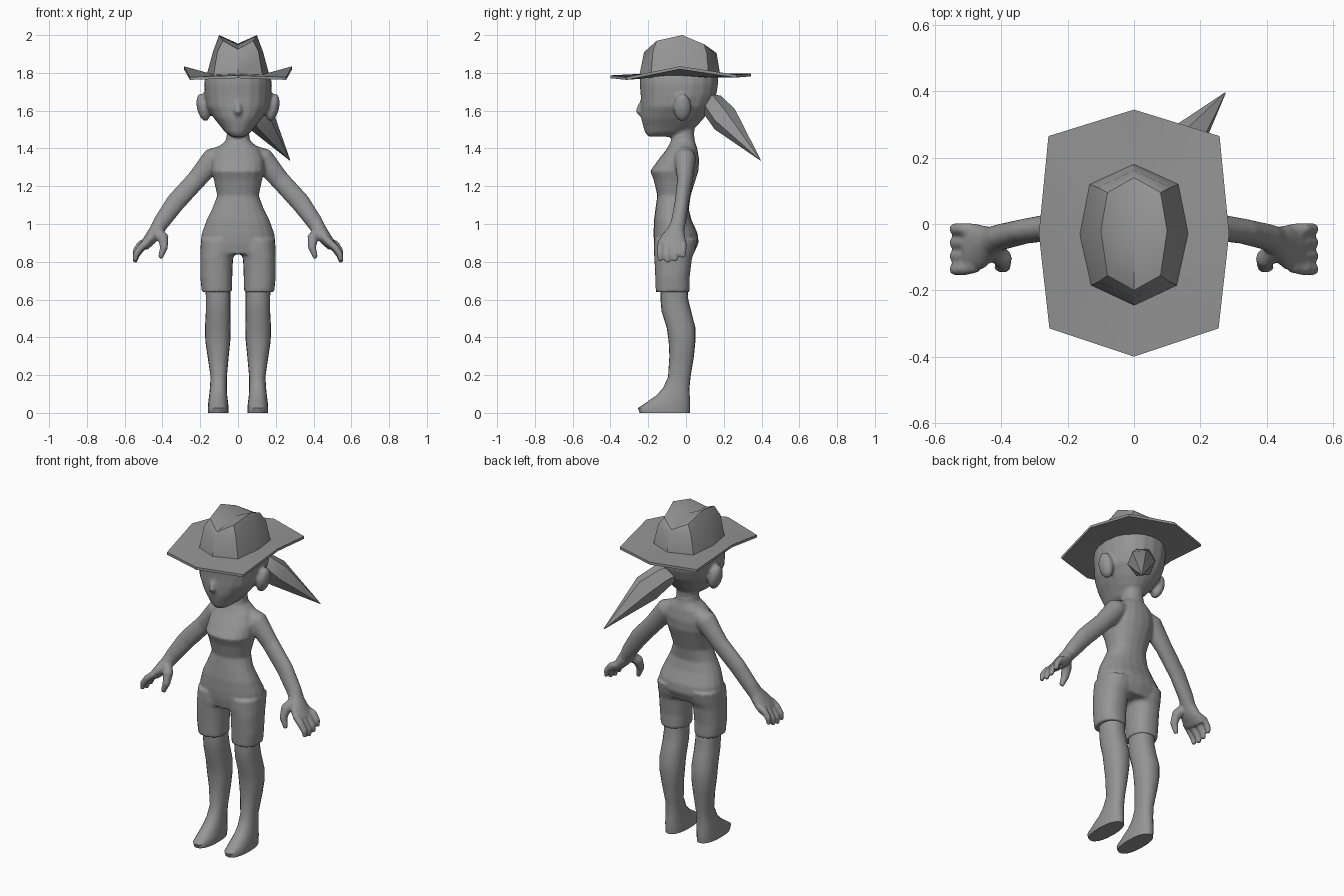
import bpy, bmesh, math
from mathutils import Vector, Matrix

if "Cube" in bpy.data.objects:
    bpy.data.objects.remove(bpy.data.objects["Cube"])

grey = bpy.data.materials.new("plain_grey")
grey.use_nodes = True
grey.diffuse_color = (0.3, 0.3, 0.3, 1)
grey.node_tree.nodes["Principled BSDF"].inputs["Base Color"].default_value = (0.3, 0.3, 0.3, 1)


def select(objs):
    bpy.ops.object.select_all(action="DESELECT")
    for o in objs:
        o.select_set(True)
    bpy.context.view_layer.objects.active = objs[0]


def finish(name, bm, angle=40):
    bmesh.ops.recalc_face_normals(bm, faces=bm.faces)
    mesh = bpy.data.meshes.new(name)
    bm.to_mesh(mesh)
    bm.free()
    mesh.materials.append(grey)
    obj = bpy.data.objects.new(name, mesh)
    bpy.context.collection.objects.link(obj)
    select([obj])
    bpy.ops.object.shade_smooth_by_angle(angle=math.radians(angle))
    return obj


def loft(name, rings, apex=None, angle=40):
    """Skin a stack of equal rings; close the ends, the last with an apex if given."""
    bm = bmesh.new()
    loops = [[bm.verts.new(p) for p in ring] for ring in rings]
    n = len(loops[0])
    for a, b in zip(loops, loops[1:]):
        for i in range(n):
            j = (i + 1) % n
            bm.faces.new((a[i], a[j], b[j], b[i]))
    bm.faces.new(loops[0])
    if apex:
        tip = bm.verts.new(apex)
        for i in range(n):
            bm.faces.new((loops[-1][i], loops[-1][(i + 1) % n], tip))
    else:
        bm.faces.new(loops[-1])
    return finish(name, bm, angle)


def section(z, cx, hw, front, back, n=20):
    """Level oval ring from its half width and its front and back depth."""
    cy, ry = (front + back) / 2, (back - front) / 2
    ring = []
    for i in range(n):
        c, s = math.cos(math.tau * i / n), math.sin(math.tau * i / n)
        ring.append((cx + hw * math.copysign(abs(c) ** 0.88, c),
                     cy + ry * math.copysign(abs(s) ** 0.88, s), z))
    return ring


def tube(name, path, side=1, n=14, angle=40):
    """Limb along (x, y, z, radius, depth radius) points."""
    pts = [Vector((p[0] * side, p[1], p[2])) for p in path]
    rings = []
    for k, p in enumerate(pts):
        t = (pts[min(k + 1, len(pts) - 1)] - pts[max(k - 1, 0)]).normalized()
        v = Vector((0, 1, 0))
        v = (v - t * v.dot(t)).normalized()
        u = t.cross(v)
        turn = [math.tau * i / n for i in range(n)]
        rings.append([p + u * math.cos(a) * path[k][3] + v * math.sin(a) * path[k][4] for a in turn])
    return loft(name, rings, angle=angle)


def ball(name, center, scale, tilt=0):
    bm = bmesh.new()
    m = (Matrix.Translation(center) @ Matrix.Rotation(tilt, 4, "Y")
         @ Matrix.Diagonal((*scale, 1)))
    bmesh.ops.create_uvsphere(bm, u_segments=16, v_segments=10, radius=1, matrix=m)
    return finish(name, bm)


def fuse(name, objs, voxel, rounds):
    """Blend overlapping parts into one continuous skin."""
    select(objs)
    bpy.ops.object.join()
    obj = objs[0]
    obj.name = name
    remesh = obj.modifiers.new("skin", "REMESH")
    remesh.mode = "VOXEL"
    remesh.voxel_size = voxel
    remesh.use_smooth_shade = True
    soft = obj.modifiers.new("soften", "SMOOTH")
    soft.factor, soft.iterations = 0.5, rounds
    return obj


# Torso, shorts, arms and hands
body = [loft("torso", [section(z, 0, w, f, b) for z, w, f, b in (
    (0.84, .18, -.16, .04), (0.90, .197, -.17, .067), (0.95, .192, -.172, .062),
    (1.02, .167, -.17, .03), (1.08, .137, -.162, .015), (1.15, .11, -.152, .025),
    (1.23, .127, -.17, .05), (1.28, .142, -.19, .066), (1.34, .14, -.147, .07),
    (1.40, .115, -.10, .06), (1.44, .065, -.08, .047), (1.50, .055, -.07, .04))])]

for s in (1, -1):
    body.append(loft("shorts_leg", [section(z, s * cx, w, f, b) for z, cx, w, f, b in (
        (0.64, .112, .08, -.16, .02), (0.72, .115, .085, -.163, .02),
        (0.82, .113, .087, -.168, .032), (0.86, .102, .097, -.17, .048),
        (0.92, .10, .097, -.168, .06))]))
    body.append(tube("arm", [
        (.06, -.01, 1.38, .045, .05), (.13, -.005, 1.345, .062, .058),
        (.22, -.005, 1.235, .052, .042), (.33, -.022, 1.115, .052, .038),
        (.405, -.04, 1.01, .044, .04), (.43, -.052, .97, .038, .045),
        (.465, -.068, .92, .034, .07), (.50, -.075, .88, .026, .072)], s))
    for y, drop in ((-.137, 0), (-.097, -.008), (-.056, 0), (-.015, .02)):
        body.append(tube("finger", [
            (.475, y * .9 - .005, .91, .02, .02), (.515, y, .875 + drop, .02, .019),
            (.54, y, .84 + drop, .018, .018), (.546, y, .803 + drop, .012, .012)], s, 10))
    body.append(tube("thumb", [
        (.43, -.07, .965, .032, .03), (.395, -.105, .925, .03, .03),
        (.392, -.125, .875, .022, .023), (.412, -.13, .818, .013, .014)], s, 10))
fuse("body", body, 0.008, 4)

# Lower legs and feet
for s, label in ((1, "left"), (-1, "right")):
    loft(label + "_leg", [section(z, s * cx, w, f, b) for z, cx, w, f, b in (
        (0, .105, .054, -.245, .02), (.025, .105, .055, -.255, .022),
        (.05, .105, .053, -.218, .022), (.09, .105, .048, -.16, .02),
        (.13, .104, .045, -.122, .018), (.19, .102, .043, -.095, .024),
        (.30, .105, .056, -.088, .042), (.38, .107, .066, -.092, .05),
        (.45, .107, .068, -.102, .05), (.54, .105, .065, -.13, .027),
        (.60, .105, .065, -.135, .012), (.70, .107, .066, -.135, .008))], angle=50)

# Head with neck, nose and ears
head = [loft("skull", [section(z, 0, w, f, b) for z, w, f, b in (
    (1.462, .035, -.20, -.08), (1.485, .068, -.217, 0), (1.52, .095, -.228, .06),
    (1.56, .128, -.238, .095), (1.62, .167, -.24, .135), (1.68, .177, -.24, .16),
    (1.74, .18, -.245, .17), (1.79, .172, -.243, .17))]),
    loft("neck", [section(z, 0, w, f, b) for z, w, f, b in (
        (1.40, .075, -.085, .055), (1.46, .058, -.075, .042), (1.56, .06, -.08, .05))]),
    tube("nose", [(0, -.22, 1.665, .012, .012), (0, -.24, 1.62, .016, .02),
                  (0, -.248, 1.595, .022, .02), (0, -.235, 1.575, .014, .01)])]
for s in (1, -1):
    head.append(ball("ear", (s * .184, -.02, 1.617), (.034, .048, .075), s * .22))
fuse("head", head, 0.009, 4)

# Ponytail, tapering to a point
tube("ponytail", [(0, .08, 1.655, .045, .045), (.05, .14, 1.63, .07, .065),
                  (.12, .205, 1.555, .08, .075), (.275, .395, 1.337, .002, .002)],
     n=6, angle=55)


def octagon(half, lift=0):
    """Eight-point ring from its front-to-back half, mirrored in x."""
    return ([(x, y, z + lift) for x, y, z in half]
            + [(-x, y, z + lift) for x, y, z in half[3:0:-1]])


# Hat brim, with the sides turned up
outer = [(0, -.4, 1.787), (.255, -.315, 1.778), (.287, -.03, 1.835),
         (.258, .265, 1.79), (0, .345, 1.797)]
inner = [(0, -.24, 1.795), (.125, -.18, 1.79), (.16, -.03, 1.80),
         (.13, .118, 1.79), (0, .175, 1.795)]
loft("hat_brim", [octagon(inner, -.015), octagon(outer, -.015), octagon(outer), octagon(inner)],
     angle=20)

# Hat crown, pinched along the middle
base = [(0, -.247, 1.785), (.13, -.185, 1.785), (.167, -.03, 1.785),
        (.135, .12, 1.785), (0, .182, 1.785)]
middle = [(0, -.222, 1.91), (.108, -.175, 1.915), (.133, -.025, 1.91),
          (.11, .11, 1.905), (0, .162, 1.905)]
ridge = [(0, -.20, 1.925), (.08, -.155, 1.97), (.10, -.02, 2.0),
         (.08, .095, 1.952), (0, .14, 1.915)]
loft("hat_crown", [octagon(base), octagon(middle), octagon(ridge)], apex=(0, -.02, 1.955), angle=45)
